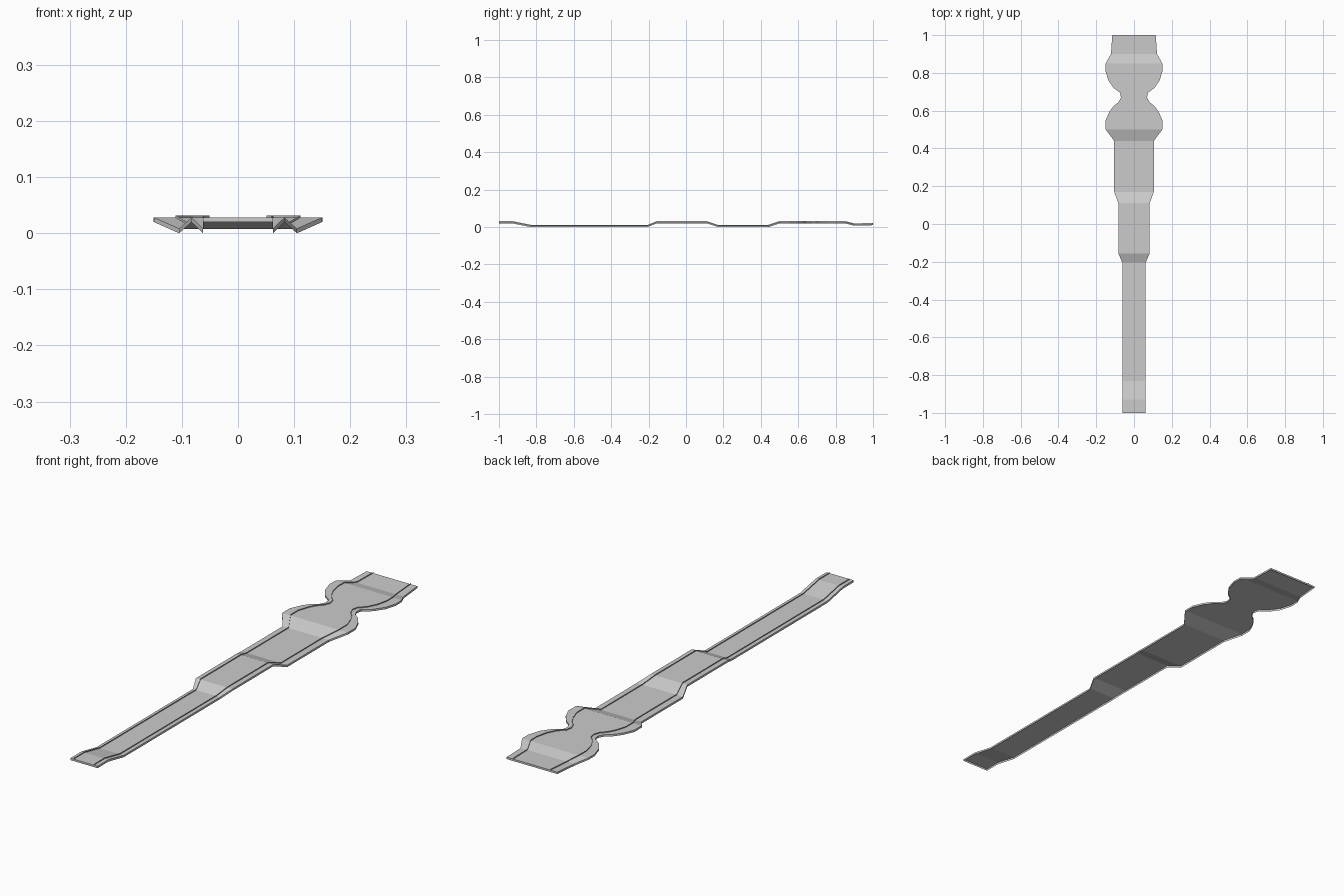
import bpy

if "Cube" in bpy.data.objects:
    bpy.data.objects.remove(bpy.data.objects["Cube"])

# Stations along the track: (y, half width, surface height)
STATIONS = [
    (-1.0, .062, .028), (-.93, .062, .028), (-.83, .062, .008), (-.205, .062, .008),
    (-.155, .083, .028), (.11, .083, .028), (.17, .105, .008), (.44, .105, .008),
    (.50, .15, .028), (.55, .15, .028), (.595, .13, .028), (.625, .108, .028),
    (.645, .082, .028), (.67, .069, .028), (.695, .074, .028), (.72, .108, .028),
    (.76, .136, .028), (.81, .151, .028), (.85, .15, .028), (.90, .122, .0155),
    (1.0, .115, .018),
]
SKIRT = 0.008      # depth of the rim below the surface
LINE_RATIO = 0.74  # kerb position relative to half width
KERB = 0.004       # kerb height


def make_object(name, verts, faces):
    mesh = bpy.data.meshes.new(name)
    mesh.from_pydata(verts, [], faces)
    mesh.update()
    obj = bpy.data.objects.new(name, mesh)
    bpy.context.collection.objects.link(obj)
    return obj


# Track sheet with a hanging rim, open underneath
cols = 4
verts, faces = [], []
for y, w, z in STATIONS:
    verts += [(-w, y, z - SKIRT), (-w, y, z), (w, y, z), (w, y, z - SKIRT)]
n = len(STATIONS)
for i in range(n - 1):
    for c in range(cols - 1):
        a = i * cols + c
        faces.append((a, a + 1, a + cols + 1, a + cols)[::-1])
faces.append((0, 3, 2, 1))
last = (n - 1) * cols
faces.append((last, last + 1, last + 2, last + 3))
make_object("track_surface", verts, faces)

# Thin upright kerb ribbons that follow both edges
for side, name in ((-1, "left_kerb"), (1, "right_kerb")):
    verts, faces = [], []
    for y, w, z in STATIONS:
        x = side * w * LINE_RATIO
        verts += [(x, y, z), (x, y, z + KERB)]
    for i in range(n - 1):
        a = i * 2
        faces.append((a, a + 2, a + 3, a + 1))
    make_object(name, verts, faces)
